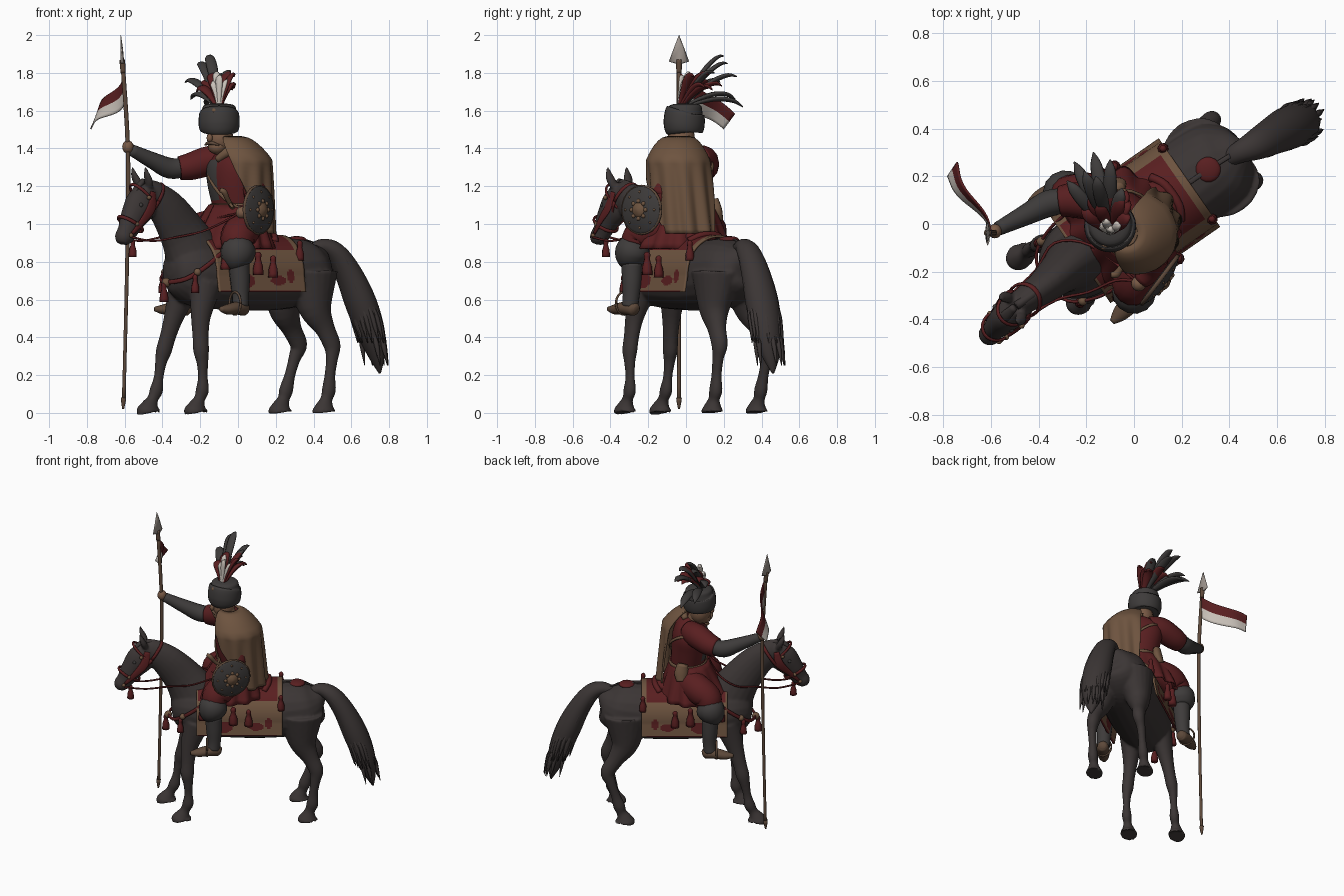
import bpy, bmesh, math, random
from mathutils import Vector, Matrix
random.seed(4)
ROT = math.radians(214.8)          # heading of horse and rider; local +x is forward, +y is left
V = Vector

def material(name, r, g, b):
    m = bpy.data.materials.new(name)
    m.diffuse_color = (r, g, b, 1)
    return m
COAT = material("charcoal coat", .044, .036, .035)
FUR = material("dark grey fur", .048, .044, .043)
RED = material("dark red cloth", .1, .0135, .0145)
TAN = material("tan cloth", .155, .088, .05)
WOOD = material("brown wood", .11, .066, .042)
SKIN = material("skin", .19, .102, .06)
CREAM = material("cream", .58, .53, .48)
STEEL = material("steel", .33, .29, .26)

def put(name, bm, mats, local=True, thick=0):
    bmesh.ops.recalc_face_normals(bm, faces=bm.faces)
    for f in bm.faces:
        f.smooth = True
    me = bpy.data.meshes.new(name)
    bm.to_mesh(me); bm.free()
    for m in mats if isinstance(mats, list) else [mats]:
        me.materials.append(m)
    ob = bpy.data.objects.new(name, me)
    bpy.context.collection.objects.link(ob)
    if local:
        ob.rotation_euler.z = ROT
    if thick:
        s = ob.modifiers.new("thickness", 'SOLIDIFY'); s.thickness = thick; s.offset = 0
    return ob

def spline(pts, sub):
    out = []
    for i in range(len(pts) - 1):
        p = [pts[max(i-1, 0)], pts[i], pts[i+1], pts[min(i+2, len(pts)-1)]]
        for k in range(sub):
            t = k / sub
            out.append([.5*(2*b + (c-a)*t + (2*a-5*b+4*c-d)*t*t + (3*b-a-3*c+d)*t**3) for a, b, c, d in zip(*p)])
    return out + [list(pts[-1])]

def tube(name, pts, mat, local=True, side=(0, 1, 0), n=14, sub=4, bm=None):
    """Loft ellipses along a smooth path; each point is x, y, z, width radius[, depth radius]."""
    own = bm is None
    bm = bm or bmesh.new()
    q = spline([tuple(p) if len(p) == 5 else (*p, p[3]) for p in pts], sub)
    rings = []
    for i, p in enumerate(q):
        t = (V(q[min(i+1, len(q)-1)][:3]) - V(q[max(i-1, 0)][:3])).normalized()
        s = V(side); s = (s - t*s.dot(t)).normalized(); o = t.cross(s)
        rw, rh = max(p[3], .001), max(p[4], .001)
        rings.append([bm.verts.new(V(p[:3]) + s*rw*math.cos(k*math.tau/n) + o*rh*math.sin(k*math.tau/n)) for k in range(n)])
    for a, b in zip(rings, rings[1:]):
        for k in range(n):
            bm.faces.new((a[k], a[(k+1) % n], b[(k+1) % n], b[k]))
    bm.faces.new(rings[0]); bm.faces.new(rings[-1])
    return put(name, bm, mat, local) if own else None

def band(name, c, u, v, w, mat, local=True, th=.006):
    c, u, v = V(c), V(u), V(v)
    pts = [(*(c + u*math.cos(i*math.tau/24) + v*math.sin(i*math.tau/24)), w, th) for i in range(25)]
    return tube(name, pts, mat, local, side=u.cross(v).normalized(), n=8, sub=1)

def ball(name, c, r, mat, local=True):
    bm = bmesh.new()
    r = r if isinstance(r, tuple) else (r, r, r)
    bmesh.ops.create_uvsphere(bm, u_segments=16, v_segments=10, radius=1, matrix=Matrix.Translation(c) @ Matrix.Diagonal((*r, 1)))
    return put(name, bm, mat, local)

def grid(name, f, nu, nv, mats, rule=None, local=True, thick=.012):
    bm = bmesh.new()
    vs = [[bm.verts.new(f(i/nu, j/nv)) for j in range(nv+1)] for i in range(nu+1)]
    for i in range(nu):
        for j in range(nv):
            fc = bm.faces.new((vs[i][j], vs[i+1][j], vs[i+1][j+1], vs[i][j+1]))
            if rule:
                fc.material_index = rule(fc.calc_center_median(), (i+.5)/nu, (j+.5)/nv)
    return put(name, bm, mats, local, thick)

def tassel(x, y, z, s=1):
    tube("tassel", [(x, y, z+.012, .006*s), (x, y, z, .014*s), (x, y, z-.022*s, .012*s), (x, y, z-.05*s, .02*s), (x, y, z-.085*s, .022*s)], RED, n=8, sub=2)

# horse: body, neck, head, ears and legs fused into one skin
h = bmesh.new()
def part(*pts): tube("", pts, None, bm=h, n=20)
part((-.565, -.01, .79, .03), (-.54, -.01, .79, .10), (-.47, -.01, .765, .17, .155), (-.35, -.01, .742, .19, .185), (-.15, -.01, .725, .19, .185),
     (.05, -.01, .72, .19, .175), (.22, -.01, .735, .175, .18), (.33, -.01, .75, .155, .165), (.41, -.01, .755, .10, .11), (.435, -.01, .755, .03))
part((.2, -.01, .78, .14, .15), (.26, -.01, .81, .135, .17), (.35, -.01, .95, .095, .135), (.46, 0, 1.08, .072, .108), (.57, 0, 1.155, .055, .08), (.62, .01, 1.17, .03, .04))
part((.55, 0, 1.19, .03), (.57, 0, 1.17, .055, .06), (.63, .01, 1.105, .067, .093), (.69, .02, 1.03, .058, .075), (.735, .03, .96, .046, .056), (.76, .035, .925, .048, .051), (.77, .037, .895, .03))
for s in (-1, 1):
    part((.6, s*.04, 1.19, .02), (.615, s*.055, 1.23, .026, .02), (.63, s*.06, 1.265, .02, .014), (.64, s*.06, 1.305, .004))
FZ, HZ = (.68, .52, .41, .33, .27, .19, .12, .075, .04, .012, .004), (.74, .56, .45, .36, .29, .2, .12, .075, .04, .012, .004)
FR, HR = (.092, .057, .045, .044, .033, .027, .037, .031, .047, .065, .065), (.15, .095, .056, .048, .034, .03, .039, .033, .048, .065, .065)
FK, HK = (.65, .8, .9, .97) + (1,)*7, (.6, .75, .88, .95) + (1,)*7
for b, xs, zs, rs, ks in ((.137, (.27, .315, .327, .33, .325, .322, .325, .343, .358, .367, .367), FZ, FR, FK),
                          (-.16, (.27, .32, .35, .37, .385, .4, .415, .438, .456, .466, .466), FZ, FR, FK),
                          (.145, (-.41, -.42, -.47, -.51, -.505, -.492, -.485, -.47, -.46, -.455, -.455), HZ, HR, HK),
                          (-.18, (-.39, -.395, -.455, -.51, -.49, -.46, -.435, -.42, -.405, -.398, -.398), HZ, HR, HK)):
    part(*[(a, b*k, z, r*.85, r) for a, z, r, k in zip(xs, zs, rs, ks)])
horse = put("horse_body", h, COAT)
m = horse.modifiers.new("fuse", 'REMESH'); m.mode = 'VOXEL'; m.voxel_size = .0085; m.use_smooth_shade = True
m = horse.modifiers.new("soften", 'SMOOTH'); m.factor = .5; m.iterations = 4

# tail with loose strands, mane, eyes
tp = [(-.46, 0, .84, .035), (-.53, .005, .88, .045, .04), (-.61, .02, .85, .065, .055), (-.69, .03, .74, .08, .068), (-.765, .04, .58, .092, .08), (-.825, .05, .42, .08, .07), (-.86, .05, .3, .05, .04), (-.88, .05, .21, .006, .006)]
tube("tail", tp, COAT)
for i in range(60):
    k = random.randint(2, 5); w = random.uniform(0, math.tau)
    p, q = V(tp[k][:3]), V(tp[k+1][:3])
    o = V((math.cos(w)*.8, math.sin(w), 0)) * tp[k][3]*.85
    e = q + o*1.15 + V((-.005, 0, -.05))
    tube("tail_strand", [(*(p+o), .008), (*((p+q)/2 + o*1.08), .014), (*e, .002)], COAT, n=6, sub=3)
tube("mane", [(.6, 0, 1.22, .018), (.5, 0, 1.19, .02, .025), (.4, -.005, 1.09, .022, .03), (.3, -.01, .98, .02, .03), (.22, -.01, .92, .01)], COAT)
tube("forelock", [(.61, 0, 1.23, .015), (.67, .01, 1.18, .022, .012), (.705, .015, 1.12, .006)], COAT)
for s in (-1, 1):
    ball("eye", (.675, .012+s*.059, 1.1), .011, FUR)

# bridle, reins and breast harness
band("noseband", (.71, .024, 1.0), (0, .061, 0), (.068, 0, .04), .01, RED)
band("browband", (.615, .005, 1.14), (0, .068, 0), (.07, 0, .07), .009, RED)
band("throat_strap", (.56, 0, 1.12), (0, .072, 0), (.064, 0, -.093), .011, RED)
for s in (-1, 1):
    tube("cheek_strap", [(.59, s*.06, 1.17, .018, .006), (.61, .005+s*.073, 1.09, .028, .006), (.67, .02+s*.066, 1.02, .02, .006), (.735, .03+s*.05, .95, .01, .005)], RED, side=(1, 0, .6))
    for p in ((.63, .01+s*.072, 1.14), (.71, .024+s*.06, 1.0), (.745, .033+s*.048, .94)):
        ball("bridle_stud", p, .012, TAN)
    tube("rein", [(.74, .035+s*.05, .93, .006), (.6, .01+s*.06, .91, .006), (.45, s*.075, .93, .006), (.32, s*.125, .96, .006), (.2, .06+s*.09, 1.01, .006), (.13, .2, 1.06, .006)], RED, n=6)
    tube("breast_strap", [(.2, -.01+s*.19, .87, .012, .007), (.31, -.01+s*.172, .78, .012, .007), (.41, -.01+s*.118, .71, .012, .007), (.458, -.01, .69, .012, .007)], RED, side=(0, 0, 1))
    ball("harness_boss", (.36, -.01+s*.152, .745), .02, TAN)
    tassel(.375, -.01+s*.152, .72)
    tassel(.23, -.01+s*.225, .86, 1.2); tassel(.03, -.01+s*.24, .84, 1.3); tassel(-.07, -.01+s*.235, .82, 1.2); tassel(-.28, -.01+s*.18, .90, 1.1)
tassel(.47, -.01, .68, 1.1); tassel(.7, .03, .91)
ball("forehead_boss", (.705, .015, 1.1), .018, TAN)
ball("breast_boss", (.455, -.01, .69), .025, TAN)
tube("crupper_strap", [(-.28, -.01, .922, .01, .004), (-.39, -.01, .927, .01, .004), (-.5, -.005, .9, .01, .004)], COAT)
ball("crupper_rosette", (-.385, -.01, .918), (.053, .053, .018), RED)

# saddle blanket: red top, tan sides and hem, red side motifs
def blanket(u, v):
    a, t = .27 - .56*u, 2*v - 1
    k = min(abs(t)/.66, 1)*math.pi/2
    low = max(abs(t) - .66, 0)/.34
    return V((a, -.01 + math.copysign(.204*math.sin(k) + .016*low, t), .73 + .205*math.cos(k) - .09*low))
def blanket_colour(c, u, v):
    if u > .93 or u < .03: return 1
    if c.z > .86: return 0
    if c.z < .648: return 0
    for x, z, w, d in ((-.12, .70, .05, .025), (.1, .70, .07, .04), (-.2, .72, .022, .035)):
        if math.hypot((c.x - x)/w, (c.z - z)/d) < 1: return 0
    return 1
grid("saddle_blanket", blanket, 50, 80, [RED, TAN], blanket_colour)
ball("saddle", (-.03, -.01, .93), (.19, .13, .05), RED)
tube("saddle_cantle", [(-.17, -.12, .91, .018), (-.2, -.06, .94, .018), (-.2, .04, .94, .018), (-.17, .1, .91, .018)], RED, side=(1, 0, 0))

# rider legs
for s in (-1, 1):
    def leg(name, mat, *pts, **kw): return tube(name, [(p[0], -.02+s*p[1], *p[2:]) for p in pts], mat, **kw)
    leg("thigh", RED, (0, .08, 1, .09), (.08, .18, .97, .096), (.14, .22, .93, .092), (.15, .235, .89, .084))
    leg("trouser", FUR, (.14, .24, .93, .05), (.155, .25, .88, .088), (.165, .255, .83, .09), (.165, .258, .785, .066), (.16, .26, .765, .03))
    leg("boot", FUR, (.16, .258, .79, .056), (.155, .262, .7, .052), (.155, .266, .62, .045), (.16, .27, .565, .044))
    leg("foot", WOOD, (.11, .262, .545, .02), (.13, .265, .55, .036), (.19, .28, .555, .042, .034), (.26, .295, .548, .034, .027), (.31, .305, .55, .012))
    band("stirrup", (.2, -.02+s*.28, .58), (0, .052, 0), (0, 0, .06), .007, WOOD)

# coat: torso with dark breast panel, flared skirt, belts
torso = tube("coat_torso", [(0, -.01, .98, .12, .11), (.01, -.01, 1.08, .13, .11), (.025, -.015, 1.2, .148, .12), (.03, -.02, 1.29, .16, .118), (.035, -.025, 1.35, .14, .1), (.045, -.03, 1.39, .08, .07), (.05, -.035, 1.41, .05)], [RED, FUR], n=32)
for f in torso.data.polygons:
    f.material_index = int(f.normal.x > .5 and 1.13 < f.center.z < 1.34 and -.12 < f.center.y < .02)
def skirt(u, v):
    t = u*math.tau
    r = 1 + .06*v*math.sin(13*t)
    return V((.02 + .03*v + (.12 + .1*v)*r*math.cos(t), -.015 + (.135 + .12*v**.7)*r*math.sin(t), 1.1 - .23*v))
grid("coat_skirt", skirt, 96, 8, RED)
band("waist_belt", (.012, -.012, 1.095), (0, .142, 0), (.122, 0, 0), .014, TAN)
band("chest_strap", (.02, -.012, 1.2), (0, .15, -.13), (.128, 0, 0), .01, TAN)
tube("sabre_grip", [(.1, .1, 1.08, .012), (.15, .12, 1.13, .013), (.18, .13, 1.17, .016), (.2, .12, 1.18, .012)], TAN, n=8)
tube("sabre_guard", [(.12, .07, 1.13, .008), (.14, .15, 1.09, .008)], TAN, side=(1, 0, 0), n=8)
tube("hip_pouch", [(-.02, -.16, 1.13, .035, .025), (-.03, -.17, 1.07, .045, .03), (-.03, -.19, 1.02, .03, .02)], TAN, side=(1, 0, 0))

# arms (world coordinates from here on)
tube("right_sleeve", [(-.07, .06, 1.34, .07), (-.15, .09, 1.335, .08), (-.25, .1, 1.305, .074), (-.31, .095, 1.295, .064)], RED, False)
tube("right_forearm", [(-.28, .1, 1.3, .05), (-.36, .085, 1.295, .056), (-.45, .04, 1.335, .045), (-.57, -.02, 1.395, .03)], FUR, False)
ball("right_hand", (-.583, -.03, 1.408), (.03, .03, .035), SKIN, False)
tube("left_sleeve", [(.04, -.06, 1.34, .06), (.075, -.1, 1.25, .06), (.09, -.13, 1.15, .06)], RED, False)
tube("left_forearm", [(.09, -.12, 1.18, .055), (.08, -.18, 1.09, .055), (.03, -.24, 1.06, .035)], RED, False)
ball("left_hand", (.02, -.25, 1.06), .032, SKIN, False)

# head, fur hat
tube("neck", [(-.05, -.01, 1.36, .055), (-.085, -.02, 1.46, .05)], SKIN, False)
ball("head", (-.095, -.025, 1.455), (.07, .072, .085), SKIN, False)
ball("jaw", (-.11, -.045, 1.41), (.05, .05, .042), SKIN, False)
ball("nose", (-.15, -.08, 1.455), (.016, .016, .022), SKIN, False)
tube("moustache", [(-.175, -.035, 1.418, .004), (-.15, -.075, 1.43, .011), (-.1, -.1, 1.418, .004)], WOOD, False, side=(0, 0, 1), n=8)
tube("fur_hat", [(-.1, -.015, 1.482, .08), (-.1, -.015, 1.492, .1), (-.1, -.01, 1.53, .109), (-.1, -.008, 1.585, .105), (-.1, -.005, 1.6, .092), (-.1, -.005, 1.63, .078), (-.1, -.005, 1.64, .01)], FUR, False, n=28)

# plume
plumes = {FUR: ((-.16, .2, 1.89), (-.21, .22, 1.85), (-.28, .18, 1.75), (-.25, .26, 1.66), (-.1, .27, 1.78), (-.17, .3, 1.62), (-.05, .15, 1.8)),
          RED: ((-.22, .06, 1.7), (-.02, .04, 1.78), (-.05, .12, 1.79), (-.19, .12, 1.74), (-.03, .14, 1.71), (-.15, .09, 1.78), (-.1, .19, 1.73), (-.02, .1, 1.72)),
          CREAM: ((-.1, -.015, 1.77), (-.14, .0, 1.73), (-.055, .01, 1.74), (-.12, .02, 1.79))}
for mat, tips in plumes.items():
    for x, y, z in tips:
        w = .024 if mat is not CREAM else .017
        b = V((-.1, -.04, 1.6)); e = V((x, y, z)); top = b.lerp(e, .6) + V((0, 0, .05))
        side = (e - b).cross(V((0, 0, 1))) + V((0, 0, .07))
        tube("feather", [(*b, .01, .008), (*(b.lerp(e, .3) + V((0, 0, .035))), w*.8, .01), (*top, w*1.2, .013), (*(b.lerp(e, .85) + V((0, 0, .035))), w, .01), (*e, .003, .003)], mat, False, side=side, n=8)
ball("plume_brooch", (-.125, -.095, 1.6), .015, TAN, False)

# cape over left shoulder and back
def cape(u, v):
    k = min(v/.25, 1); low = max(v - .25, 0)/.75
    t = math.radians((-128 + 80*v + 12*v*v)*(1 - u) + (82 - 18*v)*u)
    r = .055 + .11*k**.75 + .012*low + .012*low**.5*math.sin(t*11)
    return V((-.04 + .05*k + r*math.cos(t), -.04 + .035*low + r*math.sin(t), 1.46 - .12*k**1.5 - .39*low))
grid("cape", cape, 72, 24, TAN, local=False)
tube("cape_collar", [(-.11, -.08, 1.34, .018), (-.05, -.1, 1.385, .026), (.02, -.07, 1.425, .028), (.02, 0, 1.43, .028), (-.03, .05, 1.41, .018)], TAN, False, side=(0, 0, 1))

# shield
n, c = V((.8, -.6, 0)), V((.105, -.232, 1.075))
e = V((.6, .8, 0)); z = V((0, 0, 1))
tube("shield", [(*(c + n*d), r) for d, r in ((-.008, .1), (0, .128), (.01, .128), (.024, .09), (.034, .05), (.037, .01))], FUR, False, side=z, n=36, sub=2)
band("shield_rim", c + n*.004, e*.127, z*.127, .009, WOOD, False)
tube("shield_boss", [(*(c + n*d), r) for d, r in ((.025, .044), (.036, .038), (.045, .022), (.05, .004))], TAN, False, side=z, n=20, sub=2)
for i in range(8):
    w = i*math.tau/8
    d = e*math.cos(w) + z*math.sin(w)
    ball("shield_stud", c + d*.095 + n*.021, .007, TAN, False)
    ball("shield_petal", c + d*.046 + n*.031, .012, TAN, False)

# lance and pennant
tube("lance_shaft", [(-.608, -.037, .02, .005), (-.606, -.037, .08, .015), (-.603, -.037, .14, .01), (-.585, -.037, .9, .011), (-.583, -.037, 1.4, .012), (-.61, -.037, 1.84, .012)], WOOD, False, n=10)
tube("lance_socket", [(-.608, -.037, 1.8, .014), (-.613, -.037, 1.87, .016)], WOOD, False, n=10)
tube("lance_blade", [(-.612, -.037, 1.85, .02, .012), (-.613, -.037, 1.86, .054, .01), (-.616, -.037, 1.93, .028, .007), (-.62, -.037, 2.0, .001)], STEEL, False, n=8, sub=1)
def pennant(u, v):
    top, bot = 1.8 - .22*u, 1.64 - .14*u
    return V((-.6 - .15*u - .04*v*u + .015*math.sin(u*7), -.03 + .29*u - .06*u*v, top + (bot - top)*v - .01*math.sin(u*6)))
grid("pennant", pennant, 20, 8, [RED, CREAM], lambda c, u, v: int(v > .52), False, .007)
